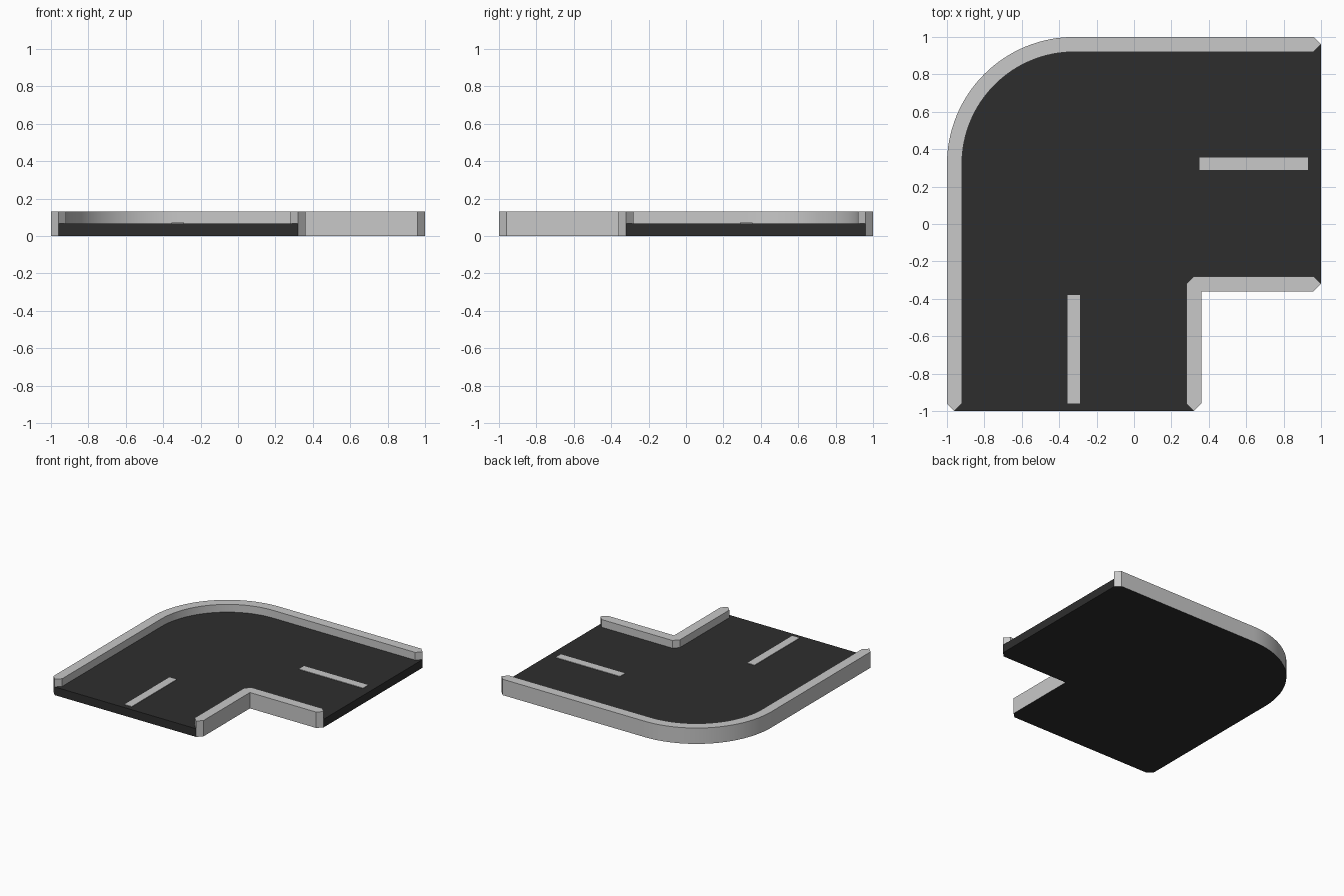
import bpy
import bmesh
from math import sin, cos, pi, radians

cube = bpy.data.objects.get("Cube")
if cube:
    bpy.data.objects.remove(cube)


def make_material(name, grey):
    mat = bpy.data.materials.new(name)
    mat.use_nodes = True
    colour = (grey, grey, grey, 1)
    mat.diffuse_color = colour
    mat.node_tree.nodes["Principled BSDF"].inputs["Base Color"].default_value = colour
    return mat


ASPHALT = make_material("dark asphalt", 0.027)
CONCRETE = make_material("light concrete", 0.58)

ROAD_TOP, KERB_TOP = 0.067, 0.13
MID = 0.96      # centre line of the outer kerb
NOTCH = 0.32    # centre line of the inner kerb
HALF = 0.04     # half the kerb width
STEPS = 32


def prism(name, outline, low, high, materials, smooth=False):
    """Extrude a flat outline; downward faces take the last material."""
    bm = bmesh.new()
    base = bm.faces.new([bm.verts.new((x, y, low)) for x, y in outline])
    top = bmesh.ops.extrude_face_region(bm, geom=[base], use_keep_orig=True)
    verts = [g for g in top["geom"] if isinstance(g, bmesh.types.BMVert)]
    bmesh.ops.translate(bm, verts=verts, vec=(0, 0, high - low))
    bmesh.ops.recalc_face_normals(bm, faces=bm.faces)
    for face in bm.faces:
        if face.normal.z < -0.5:
            face.material_index = len(materials) - 1
    mesh = bpy.data.meshes.new(name)
    bm.to_mesh(mesh)
    bm.free()
    for mat in materials:
        mesh.materials.append(mat)
    obj = bpy.data.objects.new(name, mesh)
    bpy.context.collection.objects.link(obj)
    if smooth:
        bpy.ops.object.select_all(action="DESELECT")
        obj.select_set(True)
        bpy.context.view_layer.objects.active = obj
        bpy.ops.object.shade_smooth_by_angle(angle=radians(20))
    return obj


def bend(radius):
    """Quarter circle from the left side round to the back."""
    angles = [pi - pi / 2 * i / STEPS for i in range(STEPS + 1)]
    return [(-NOTCH + radius * cos(a), NOTCH + radius * sin(a)) for a in angles]


def mirrored(points):
    """Reflect across the diagonal that swaps the two road arms."""
    return [(-y, -x) for x, y in reversed(points)]


# Kerb edges, each running from the front arm to the side arm
outer_edge = [(-MID - HALF, -MID)] + bend(MID - NOTCH + HALF) + [(MID, MID + HALF)]
inside_edge = [(-MID + HALF, -MID)] + bend(MID - NOTCH - HALF) + [(MID, MID - HALF)]
half_notch = [(NOTCH - HALF, -MID), (NOTCH - HALF, -NOTCH)]
notch_edge = half_notch + mirrored(half_notch)
notch_back = [(NOTCH + HALF, -MID), (NOTCH + HALF, -NOTCH - HALF), (MID, -NOTCH - HALF)]

# Pointed kerb ends
front_tip, side_tip = (-MID, -1), (1, MID)
notch_front_tip, notch_side_tip = (NOTCH, -1), (1, -NOTCH)

# Road slab fitted between the kerbs
prism("road_slab",
      [front_tip] + inside_edge + [side_tip, notch_side_tip]
      + notch_edge[::-1] + [notch_front_tip],
      0, ROAD_TOP, [ASPHALT])

# Kerbs
prism("outer_kerb", [front_tip] + outer_edge + [side_tip] + inside_edge[::-1],
      0, KERB_TOP, [CONCRETE, ASPHALT], smooth=True)
prism("inner_kerb",
      [notch_front_tip] + notch_edge + [notch_side_tip] + notch_back[::-1],
      0, KERB_TOP, [CONCRETE, ASPHALT])

# Lane markings on each arm
front_line = [(-0.355, -0.96), (-0.29, -0.96), (-0.29, -0.38), (-0.355, -0.38)]
side_line = [(0.35, 0.29), (0.93, 0.29), (0.93, 0.355), (0.35, 0.355)]
for name, line in (("front_lane_line", front_line), ("side_lane_line", side_line)):
    prism(name, line, ROAD_TOP - 0.002, ROAD_TOP + 0.004, [CONCRETE])
